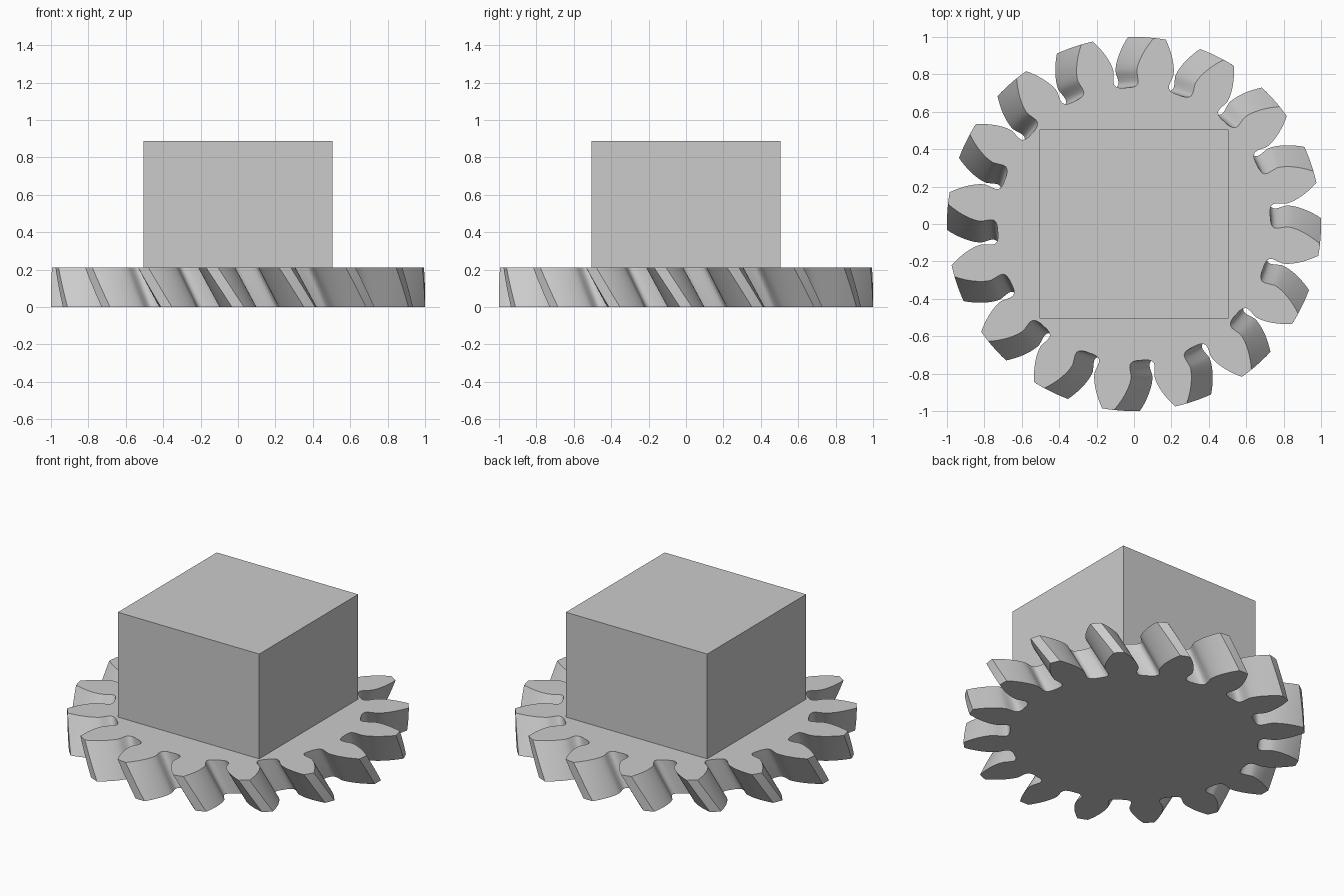
import bpy, bmesh, math

if "Cube" in bpy.data.objects:
    bpy.data.objects.remove(bpy.data.objects["Cube"], do_unlink=True)

TEETH = 16
BASE_R, TIP_R = 0.82, 1.0
GEAR_H, TOP_Z = 0.211, 0.888
HUB = 1.01
TWIST = -0.139       # rotation from the bottom to the top of the gear
LAYERS = 10

grey = bpy.data.materials.new("plain grey")
grey.use_nodes = True
colour = (0.6, 0.6, 0.6, 1)
grey.diffuse_color = colour
grey.node_tree.nodes["Principled BSDF"].inputs["Base Color"].default_value = colour


def make_object(name, bm):
    bmesh.ops.recalc_face_normals(bm, faces=bm.faces)
    mesh = bpy.data.meshes.new(name)
    bm.to_mesh(mesh)
    bm.free()
    mesh.materials.append(grey)
    obj = bpy.data.objects.new(name, mesh)
    bpy.context.collection.objects.link(obj)
    return obj


def half_angle(r):
    """Half the angular width of an involute tooth at radius r."""
    a = math.acos(BASE_R / r)
    return 0.1206 - (math.tan(a) - a)


# One flank from root to tip: fillet, undercut, involute
flank = [(0.73, 0.165), (0.733, 0.143), (0.739, 0.124), (0.75, 0.112),
         (0.765, 0.109), (0.785, 0.113), (0.805, 0.118)]
steps = 10
for i in range(steps + 1):
    r = BASE_R + (TIP_R - BASE_R) * i / steps
    flank.append((r, half_angle(r)))
tooth = [(r, -a) for r, a in flank] + [(TIP_R, 0)] + [(r, a) for r, a in reversed(flank)]
outline = [(r, a + math.tau * t / TEETH) for t in range(TEETH) for r, a in tooth]

# Helical gear: stacked, gradually turned outlines with flat caps
bm = bmesh.new()
rings = []
for k in range(LAYERS + 1):
    f = k / LAYERS
    rings.append([bm.verts.new((r * math.cos(a + TWIST * f),
                                r * math.sin(a + TWIST * f), GEAR_H * f))
                  for r, a in outline])
count = len(outline)
for low, high in zip(rings, rings[1:]):
    for i in range(count):
        j = (i + 1) % count
        bm.faces.new((low[i], low[j], high[j], high[i]))
bm.faces.new(list(reversed(rings[0])))
bm.faces.new(rings[-1])
gear = make_object("helical_gear", bm)

# Square block standing on the gear
bm = bmesh.new()
bmesh.ops.create_cube(bm, size=1)
height = TOP_Z - GEAR_H
bmesh.ops.scale(bm, vec=(HUB, HUB, height), verts=bm.verts)
bmesh.ops.translate(bm, vec=(0, 0, GEAR_H + height / 2), verts=bm.verts)
make_object("square_block", bm)

# Smooth flanks, crisp tips and caps
bpy.ops.object.select_all(action='DESELECT')
gear.select_set(True)
bpy.context.view_layer.objects.active = gear
bpy.ops.object.shade_smooth_by_angle(angle=math.radians(35))
